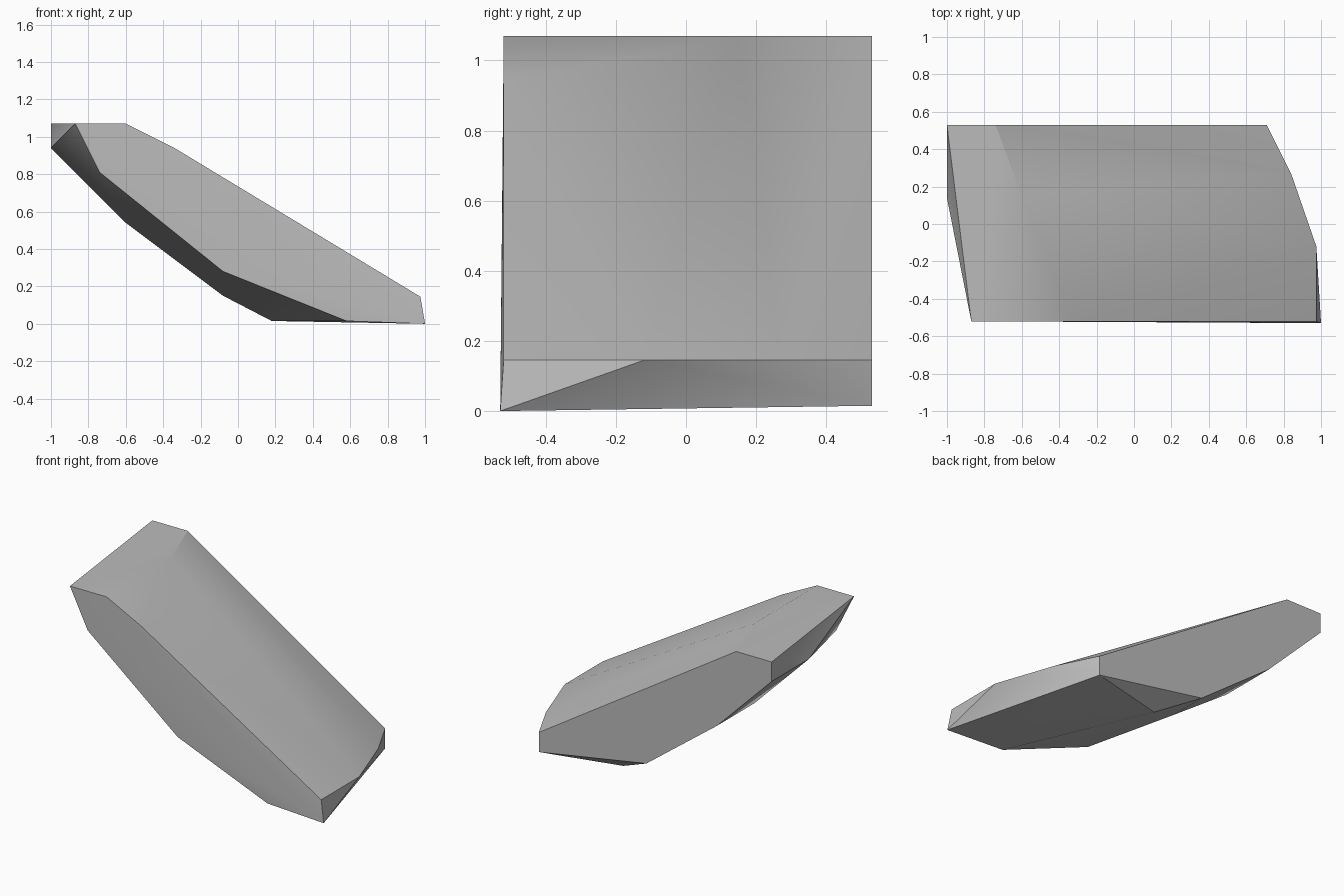
import bpy
import bmesh
import math

cube = bpy.data.objects.get("Cube")
if cube:
    bpy.data.objects.remove(cube, do_unlink=True)

FRONT, BACK = -0.52, 0.53

# Outlines of the two flat sides, as (x, z)
front_profile = [(-0.87, 1.07), (-0.6, 1.07), (-0.34, 0.94), (0.975, 0.145),
                 (0.58, 0.015), (-0.08, 0.28), (-0.74, 0.81)]
back_profile = [(-1, 1.07), (-0.74, 1.07), (0.71, 0.145), (0.71, 0.015),
                (-0.08, 0.15), (-0.6, 0.54), (-1, 0.94)]

# Corners between the sides: top ridge, low end, underside, lowest tip
corners = [(-0.6, 0.15, 1.07),
           (0.84, 0.27, 0.145), (0.975, -0.12, 0.145),
           (0.18, 0.40, 0.015), (-0.08, 0.27, 0.15),
           (-0.6, 0.14, 0.54), (-1, 0.14, 0.94),
           (1, -0.53, 0)]

points = [(x, FRONT, z) for x, z in front_profile]
points += [(x, BACK, z) for x, z in back_profile]
points += corners

# Wrap the corners in a convex chipped slab
bm = bmesh.new()
for p in points:
    bm.verts.new(p)
hull = bmesh.ops.convex_hull(bm, input=bm.verts[:])
loose = [v for v in bm.verts if not v.link_faces]
bmesh.ops.delete(bm, geom=loose, context='VERTS')
bmesh.ops.dissolve_limit(bm, angle_limit=math.radians(0.5),
                         verts=bm.verts[:], edges=bm.edges[:])
bmesh.ops.recalc_face_normals(bm, faces=bm.faces[:])
mesh = bpy.data.meshes.new("stone_slab")
bm.to_mesh(mesh)
bm.free()

slab = bpy.data.objects.new("stone_slab", mesh)
bpy.context.collection.objects.link(slab)

# Plain grey stone
stone = bpy.data.materials.new("grey_stone")
stone.use_nodes = True
grey = (0.5, 0.5, 0.5, 1)
stone.diffuse_color = grey
stone.node_tree.nodes["Principled BSDF"].inputs["Base Color"].default_value = grey
mesh.materials.append(stone)

# Soft facets with crisp outer edges
bpy.ops.object.select_all(action='DESELECT')
slab.select_set(True)
bpy.context.view_layer.objects.active = slab
bpy.ops.object.shade_smooth_by_angle(angle=math.radians(30))
